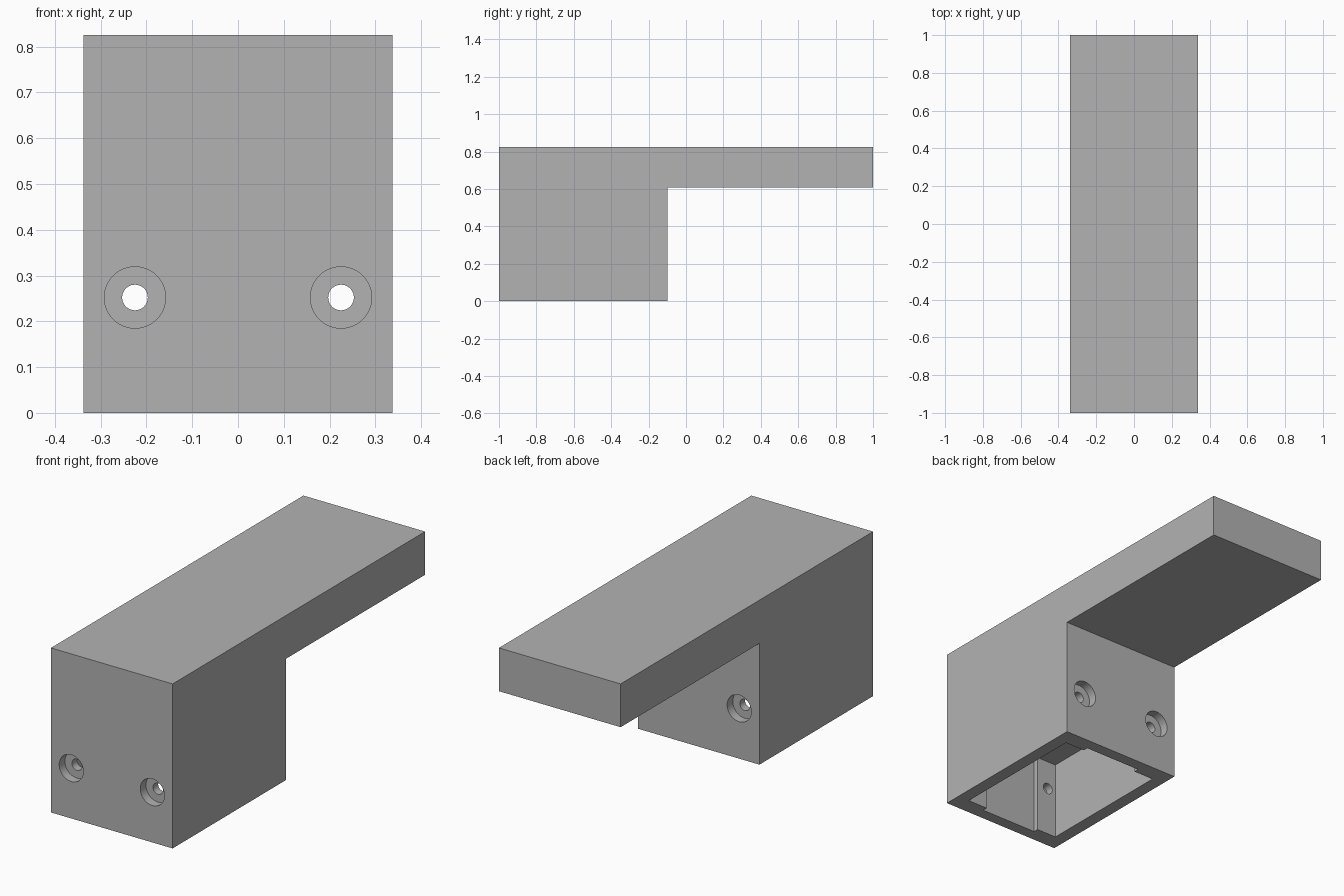
import bpy, bmesh
from math import radians
from mathutils import Matrix

cube = bpy.data.objects.get("Cube")
if cube:
    bpy.data.objects.remove(cube, do_unlink=True)

grey = bpy.data.materials.new("plain grey")
grey.use_nodes = True
colour = (0.45, 0.45, 0.45, 1)
grey.diffuse_color = colour
grey.node_tree.nodes["Principled BSDF"].inputs["Base Color"].default_value = colour

HALF_W, BACK, TOP, LEDGE = 0.3375, -0.1, 0.825, 0.608


def new_object(name, bm):
    bmesh.ops.recalc_face_normals(bm, faces=bm.faces)
    mesh = bpy.data.meshes.new(name)
    bm.to_mesh(mesh)
    bm.free()
    mesh.materials.append(grey)
    obj = bpy.data.objects.new(name, mesh)
    bpy.context.collection.objects.link(obj)
    return obj


def extrude_profile(name, points, axis, start, length):
    """Extrude a flat outline along x or z."""
    bm = bmesh.new()
    place = (lambda a, b: (start, a, b)) if axis == "x" else (lambda a, b: (a, b, start))
    face = bm.faces.new([bm.verts.new(place(a, b)) for a, b in points])
    moved = bmesh.ops.extrude_face_region(bm, geom=[face])["geom"]
    step = (length, 0, 0) if axis == "x" else (0, 0, length)
    verts = [g for g in moved if isinstance(g, bmesh.types.BMVert)]
    bmesh.ops.translate(bm, verts=verts, vec=step)
    return new_object(name, bm)


def bore(name, x, y0, y1, radius):
    """Cylinder running along y at screw height."""
    bm = bmesh.new()
    turn = Matrix.Translation((x, (y0 + y1) / 2, 0.252)) @ Matrix.Rotation(radians(90), 4, "X")
    bmesh.ops.create_cone(bm, cap_ends=True, segments=48, radius1=radius,
                          radius2=radius, depth=y1 - y0, matrix=turn)
    return new_object(name, bm)


# Body: block with a long overhanging arm
body = extrude_profile("bracket_body", [(-1, 0), (BACK, 0), (BACK, LEDGE), (1, LEDGE),
                                        (1, TOP), (-1, TOP)], "x", -HALF_W, 2 * HALF_W)

# Pocket open at the bottom, with thicker pads at its corners
wide, mid = 0.272, 0.16
front_pad, front_mid, back_mid, back_pad = -0.914, -0.94, -0.16, -0.186
outline = [(-wide, front_pad), (-mid, front_pad), (-mid, front_mid), (mid, front_mid),
           (mid, front_pad), (wide, front_pad), (wide, back_pad), (mid, back_pad),
           (mid, back_mid), (-mid, back_mid), (-mid, back_pad), (-wide, back_pad)]
cutters = [extrude_profile("pocket_cutter", outline, "z", -0.1, 0.5)]

# Screw holes with counterbores, front and back
for x in (-0.225, 0.225):
    cutters.append(bore("screw_hole_cutter", x, -1.1, 0, 0.028))
    cutters.append(bore("front_counterbore_cutter", x, -1.1, -0.955, 0.067))
    cutters.append(bore("back_counterbore_cutter", x, BACK - 0.045, 0, 0.067))

bpy.ops.object.select_all(action="DESELECT")
bpy.context.view_layer.objects.active = body
body.select_set(True)
for cutter in cutters:
    cutter.hide_render = True
    mod = body.modifiers.new(cutter.name, "BOOLEAN")
    mod.operation = "DIFFERENCE"
    mod.solver = "EXACT"
    mod.object = cutter
    bpy.ops.object.modifier_apply(modifier=mod.name)
    bpy.data.objects.remove(cutter, do_unlink=True)

bpy.ops.object.shade_smooth_by_angle(angle=radians(30))
